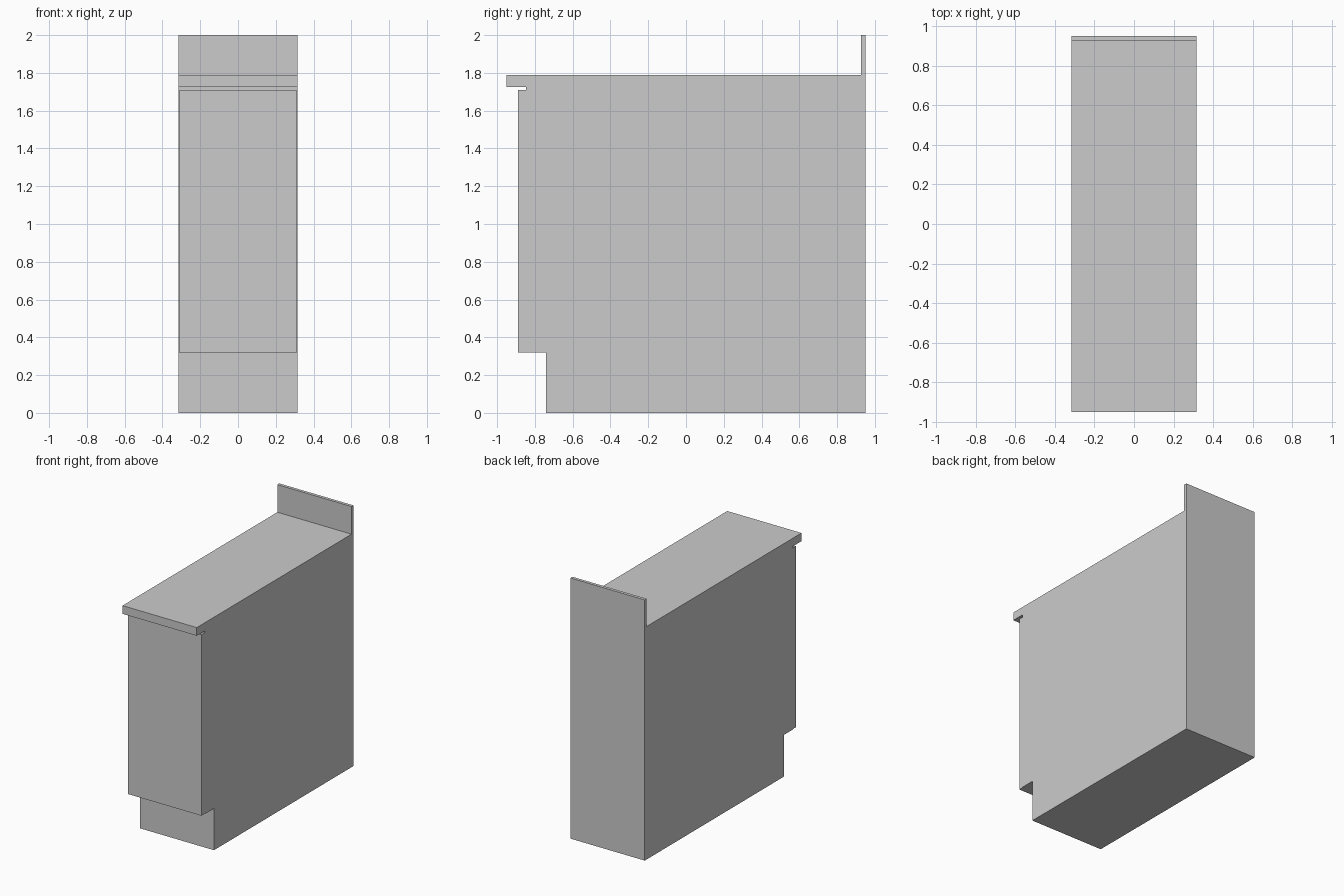
import bpy
import bmesh

if "Cube" in bpy.data.objects:
    bpy.data.objects.remove(bpy.data.objects["Cube"])

HALF_W = 0.315  # half width of the cabinet


def extrude_profile(name, profile, half_w):
    """Extrude a (y, z) side profile across x, centred on x = 0."""
    bm = bmesh.new()
    face = bm.faces.new([bm.verts.new((-half_w, y, z)) for y, z in profile])
    ext = bmesh.ops.extrude_face_region(bm, geom=[face])
    moved = [v for v in ext["geom"] if isinstance(v, bmesh.types.BMVert)]
    bmesh.ops.translate(bm, verts=moved, vec=(2 * half_w, 0, 0))
    bmesh.ops.recalc_face_normals(bm, faces=bm.faces)
    mesh = bpy.data.meshes.new(name)
    bm.to_mesh(mesh)
    bm.free()
    obj = bpy.data.objects.new(name, mesh)
    bpy.context.collection.objects.link(obj)
    return obj


# Cabinet body with recessed toe kick
extrude_profile("cabinet_body", [
    (-0.741, 0), (0.95, 0), (0.95, 1.725),
    (-0.847, 1.725), (-0.847, 0.32), (-0.741, 0.32)], HALF_W)

# Countertop overhanging the front, with the thin backsplash rising at the rear
extrude_profile("countertop_with_backsplash", [
    (-0.95, 1.725), (0.95, 1.725), (0.95, 2.0),
    (0.926, 2.0), (0.926, 1.788), (-0.95, 1.788)], HALF_W)

# Slab door, slightly narrower than the body
extrude_profile("door", [
    (-0.889, 0.32), (-0.847, 0.32), (-0.847, 1.709), (-0.889, 1.709)], 0.311)
